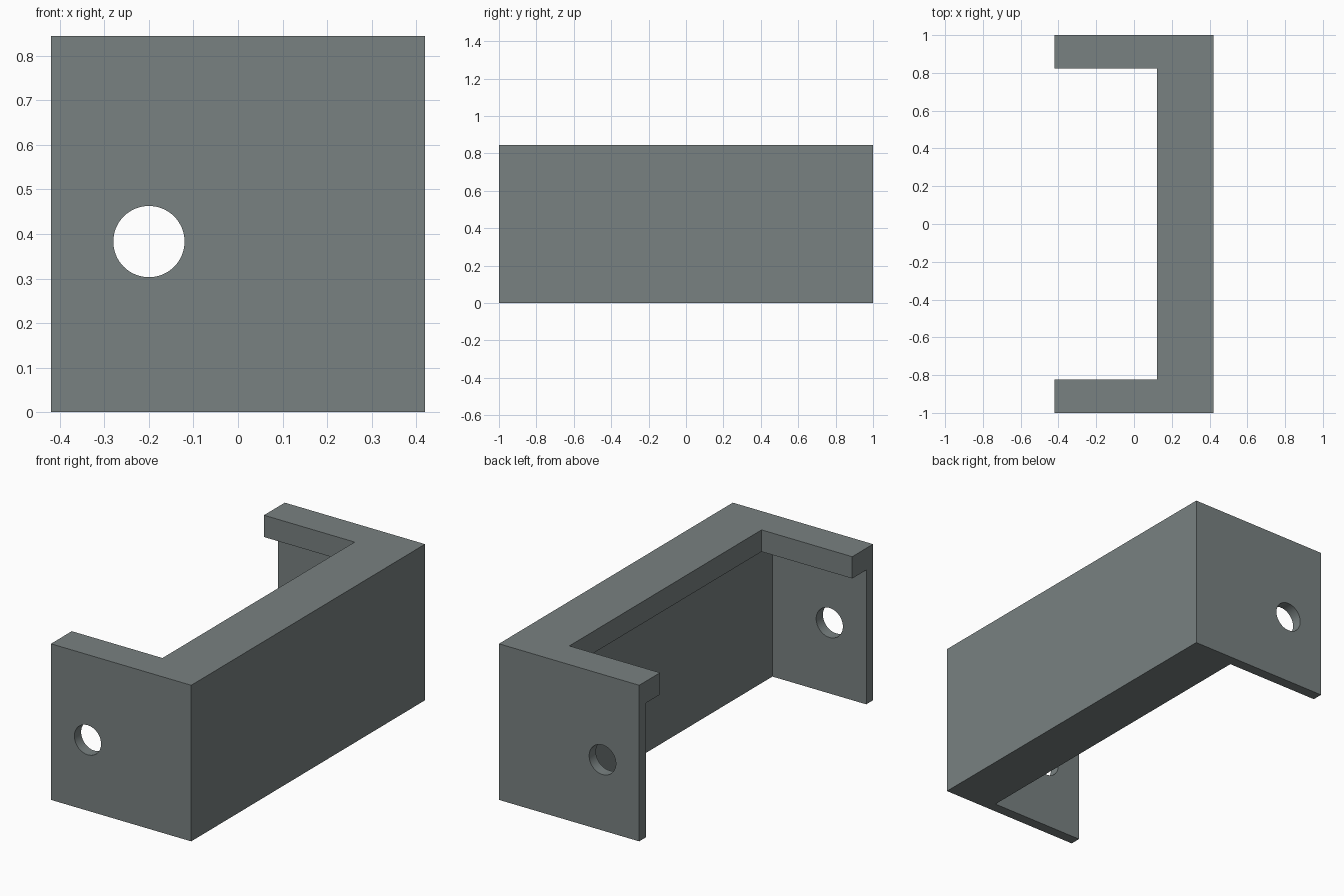
import bpy
import math

if "Cube" in bpy.data.objects:
    bpy.data.objects.remove(bpy.data.objects["Cube"])

W, L, H = 0.84, 2.0, 0.845      # overall width, length, height
SIDE_WALL = 0.058               # thin end walls
BACK_WALL = 0.278               # thick spine
LIP_SIDE, LIP_BACK, LIP_H = 0.178, 0.297, 0.118


def box(name, x0, x1, y0, y1, z0, z1):
    bpy.ops.mesh.primitive_cube_add(
        size=1, location=((x0 + x1) / 2, (y0 + y1) / 2, (z0 + z1) / 2))
    ob = bpy.context.object
    ob.name = name
    ob.scale = (x1 - x0, y1 - y0, z1 - z0)
    bpy.ops.object.transform_apply(location=True, rotation=False, scale=True)
    return ob


def cut(target, cutter):
    mod = target.modifiers.new(cutter.name, 'BOOLEAN')
    mod.operation = 'DIFFERENCE'
    mod.solver = 'EXACT'
    mod.object = cutter
    bpy.context.view_layer.objects.active = target
    bpy.ops.object.modifier_apply(modifier=mod.name)
    bpy.data.objects.remove(cutter)


# Solid block of the bracket
bracket = box("bracket", -W / 2, W / 2, -L / 2, L / 2, 0, H)

# Opening through the top lip
y = L / 2 - LIP_SIDE
cut(bracket, box("lip_opening", -1, W / 2 - LIP_BACK, -y, y, 0.2, 1.5))

# Wider pocket below the lip, open at the bottom
y = L / 2 - SIDE_WALL
cut(bracket, box("pocket", -1, W / 2 - BACK_WALL, -y, y, -0.5, H - LIP_H))

# Round hole through both end walls
bpy.ops.mesh.primitive_cylinder_add(
    vertices=64, radius=0.08, depth=3,
    location=(-0.2, 0, 0.383), rotation=(math.pi / 2, 0, 0))
bpy.context.object.name = "hole"
cut(bracket, bpy.context.object)

# Grey finish
grey = bpy.data.materials.new("slate grey")
grey.diffuse_color = (0.19, 0.22, 0.22, 1)
grey.use_nodes = True
grey.node_tree.nodes["Principled BSDF"].inputs["Base Color"].default_value = grey.diffuse_color
bracket.data.materials.clear()
bracket.data.materials.append(grey)

bpy.ops.object.select_all(action='DESELECT')
bracket.select_set(True)
bpy.context.view_layer.objects.active = bracket
bpy.ops.object.shade_smooth_by_angle(angle=math.radians(30))
